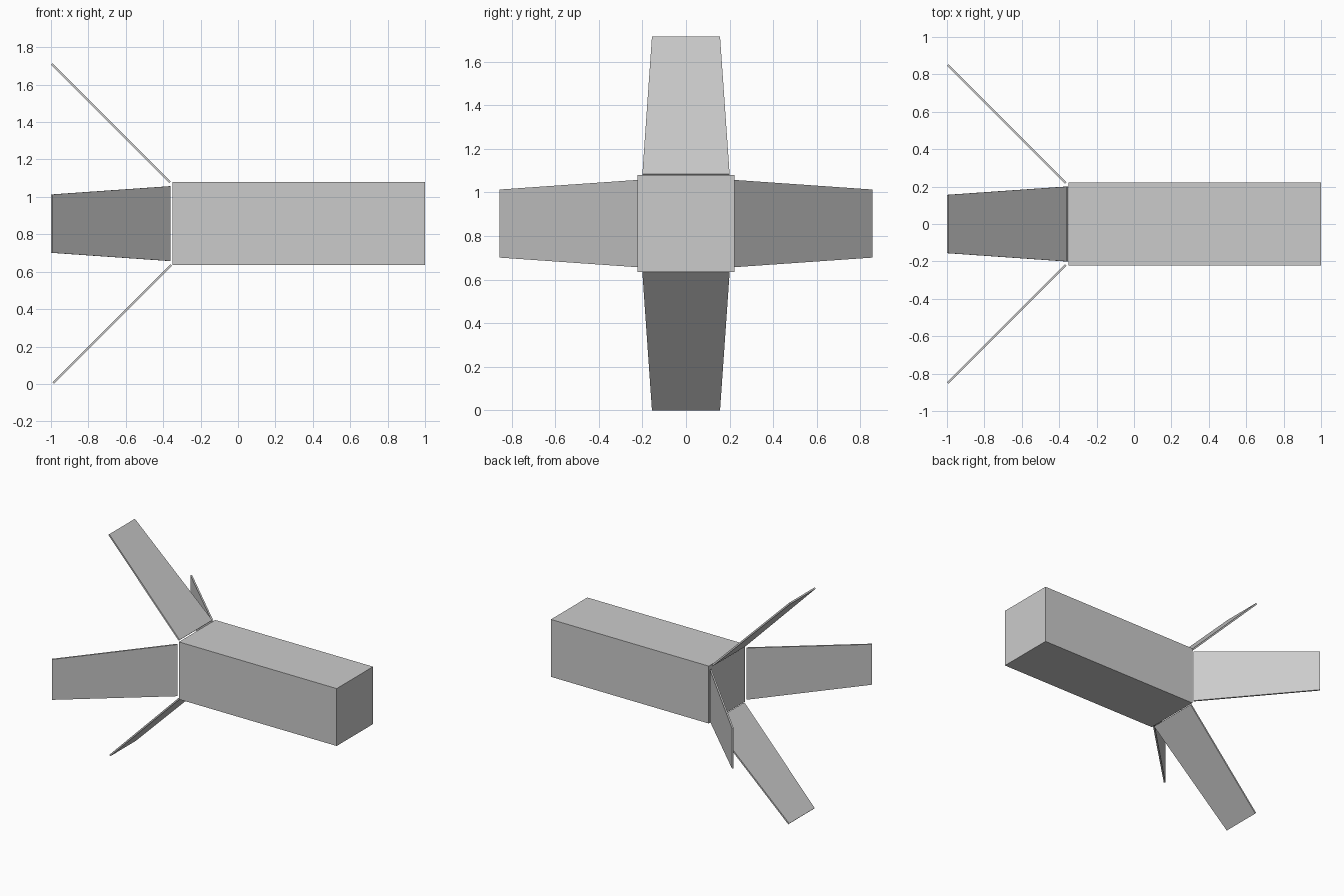
import bpy
import bmesh
from math import sqrt
from mathutils import Matrix, Vector

cube = bpy.data.objects.get("Cube")
if cube:
    bpy.data.objects.remove(cube, do_unlink=True)

grey = bpy.data.materials.new("plain grey")
grey.use_nodes = True
grey.diffuse_color = (0.6, 0.6, 0.6, 1)
grey.node_tree.nodes["Principled BSDF"].inputs["Base Color"].default_value = (0.6, 0.6, 0.6, 1)

MID_Z = 0.857


def add_object(name, bm):
    bmesh.ops.recalc_face_normals(bm, faces=bm.faces[:])
    mesh = bpy.data.meshes.new(name)
    bm.to_mesh(mesh)
    bm.free()
    mesh.materials.append(grey)
    obj = bpy.data.objects.new(name, mesh)
    bpy.context.collection.objects.link(obj)
    return obj


# Long square body
bm = bmesh.new()
bmesh.ops.create_cube(bm, size=1)
bmesh.ops.scale(bm, vec=(1.35, 0.444, 0.444), verts=bm.verts[:])
bmesh.ops.translate(bm, vec=(0.325, 0, MID_Z), verts=bm.verts[:])
add_object("body", bm)


# Thin tapered fin, splayed backwards at 45 degrees from one edge of the body's end
def add_fin(name, outward, root_x, root_offset):
    out = Vector(outward)
    along = (out - Vector((1, 0, 0))).normalized()
    across = out.cross(Vector((1, 0, 0)))
    normal = along.cross(across)
    root = Vector((root_x, 0, MID_Z)) + out * root_offset
    length, thickness = 0.632 * sqrt(2), 0.012
    bm = bmesh.new()
    bmesh.ops.create_cube(bm, size=1)
    for v in bm.verts:
        t = v.co.x + 0.5
        width = 0.4 + (0.312 - 0.4) * t
        v.co = root + along * length * t + across * width * v.co.y + normal * thickness * v.co.z
    add_object(name, bm)


add_fin("top_fin", (0, 0, 1), -0.364, 0.222)
add_fin("bottom_fin", (0, 0, -1), -0.356, 0.221)
add_fin("front_fin", (0, -1, 0), -0.364, 0.219)
add_fin("back_fin", (0, 1, 0), -0.364, 0.219)
